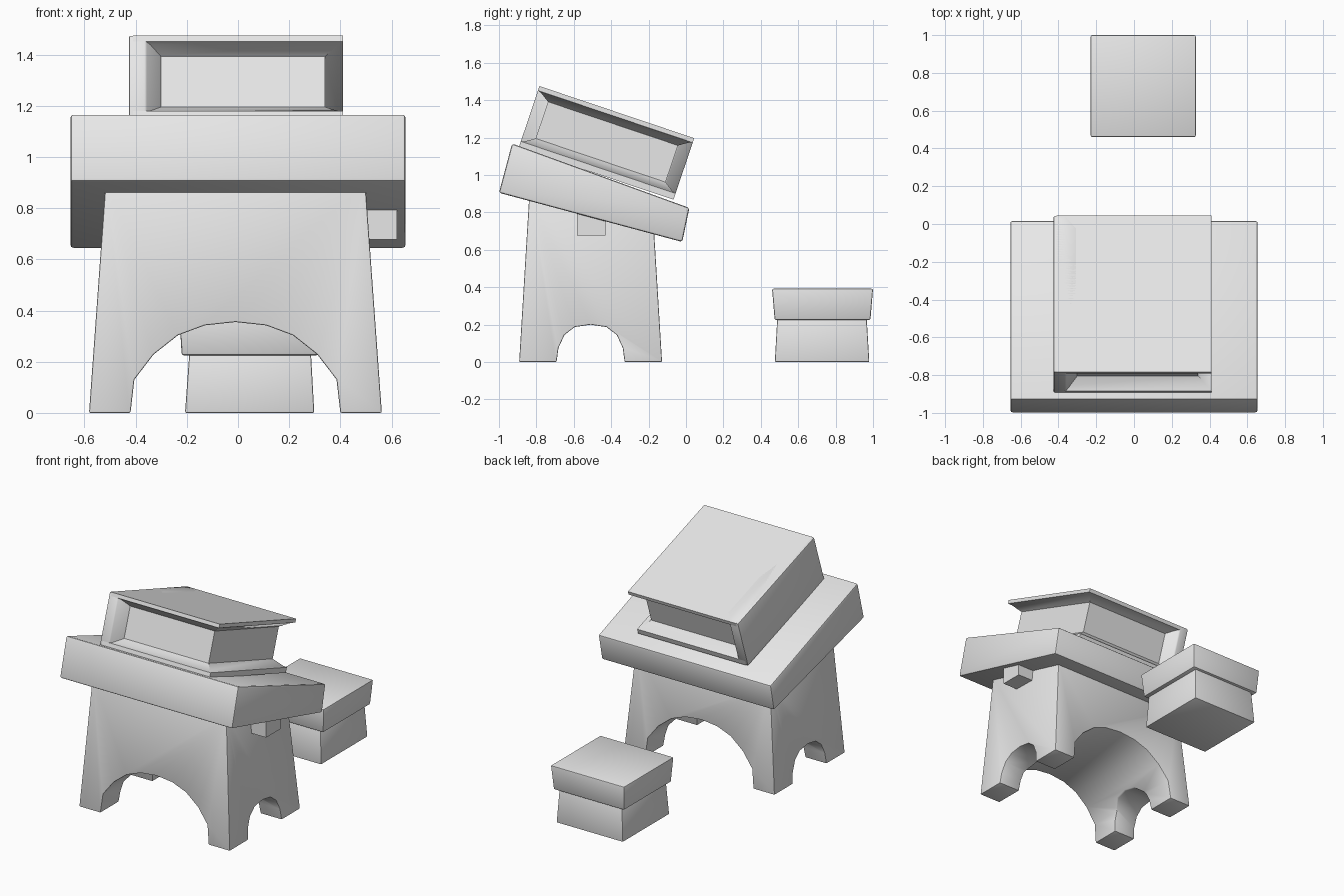
import bpy, bmesh, math
from mathutils import Vector

if "Cube" in bpy.data.objects:
    bpy.data.objects.remove(bpy.data.objects["Cube"])

grey = bpy.data.materials.new("light_grey")
grey.use_nodes = True
grey.diffuse_color = (0.8, 0.8, 0.8, 1)
grey.node_tree.nodes["Principled BSDF"].inputs["Base Color"].default_value = (0.8, 0.8, 0.8, 1)


def loft(name, rings):
    """Closed solid through rings of equally many points."""
    bm = bmesh.new()
    vs = [[bm.verts.new(p) for p in r] for r in rings]
    n = len(rings[0])
    for a, b in zip(vs, vs[1:]):
        for i in range(n):
            j = (i + 1) % n
            bm.faces.new((a[i], a[j], b[j], b[i]))
    bm.faces.new(vs[0])
    bm.faces.new(vs[-1])
    bmesh.ops.recalc_face_normals(bm, faces=bm.faces)
    me = bpy.data.meshes.new(name)
    bm.to_mesh(me)
    bm.free()
    me.materials.append(grey)
    ob = bpy.data.objects.new(name, me)
    bpy.context.collection.objects.link(ob)
    return ob


def rect(x0, x1, y0, y1, z0, z1=None):
    """Rectangle ring; z0 at the front edge, z1 at the back edge."""
    z1 = z0 if z1 is None else z1
    return [(x0, y0, z0), (x1, y0, z0), (x1, y1, z1), (x0, y1, z1)]


def activate(ob):
    bpy.ops.object.select_all(action='DESELECT')
    ob.select_set(True)
    bpy.context.view_layer.objects.active = ob


def finish(ob, width=0.008):
    """Small edge bevel and angle-limited smooth shading."""
    activate(ob)
    if width:
        m = ob.modifiers.new("edge_bevel", 'BEVEL')
        m.width = width
        m.segments = 2
        m.limit_method = 'ANGLE'
        m.angle_limit = math.radians(40)
        bpy.ops.object.modifier_apply(modifier=m.name)
    bpy.ops.object.shade_smooth_by_angle(angle=math.radians(35))


def cut(ob, cutter):
    activate(ob)
    m = ob.modifiers.new("cut", 'BOOLEAN')
    m.operation = 'DIFFERENCE'
    m.solver = 'EXACT'
    m.object = cutter
    bpy.ops.object.modifier_apply(modifier=m.name)
    bpy.data.objects.remove(cutter)


def arch(half):
    """Full arch outline from its right half, base dropped below the floor."""
    pts = [(half[0][0], -0.1)] + half
    return pts + [(-u, v) for u, v in reversed(pts) if u > 0]


# Pedestal with a wide arch front to back and a small arch side to side
pedestal = loft("pedestal", [
    rect(-0.582, 0.562, -0.892, -0.128, 0),
    rect(-0.518, 0.498, -0.838, -0.172, 0.89, 0.72)])
wide = arch([(0.41, 0), (0.395, 0.13), (0.32, 0.228), (0.225, 0.303), (0.12, 0.342), (0, 0.355)])
cut(pedestal, loft("wide_cutter", [[(u - 0.01, y, v) for u, v in wide] for y in (-1.2, 0.2)]))
small = arch([(0.182, 0), (0.172, 0.075), (0.14, 0.145), (0.085, 0.187), (0, 0.2)])
cut(pedestal, loft("small_cutter", [[(x, u - 0.51, v) for u, v in small] for x in (-1, 1)]))
finish(pedestal, 0.006)

# Sloping wedge-shaped desk slab
slab = loft("desk_slab", [
    rect(-0.655, 0.655, -1.0, -0.02, 0.905, 0.642),
    rect(-0.655, 0.655, -0.93, 0.018, 1.168, 0.824)])
finish(slab, 0.012)

# Peg beneath the slab on the left side
peg = loft("side_peg", [
    rect(0.45, 0.622, -0.583, -0.43, 0.677),
    rect(0.45, 0.622, -0.583, -0.43, 0.81)])
finish(peg, 0)

# Book lying on the slope: u runs down the slope, v away from it
TILT = math.radians(18.6)
L, H = 0.873, 0.337
origin = Vector((0, -0.891, 1.156))
du = Vector((0, math.cos(TILT), -math.sin(TILT)))
dv = Vector((0, math.sin(TILT), math.cos(TILT)))


def on_book(x, u, v):
    return Vector((x, 0, 0)) + origin + du * u + dv * v


def book_ring(d, v):
    return [on_book(x, u, v) for x, u in
            ((-0.41, d), (0.41 - d, d), (0.41 - d, L - d), (-0.41, L - d))]


# Covers flaring in to the recessed pages
pages = loft("book_covers_and_pages", [book_ring(d, v) for d, v in
             ((0, -0.01), (0, 0.025), (0.02, 0.032), (0.07, 0.065),
              (0.07, H - 0.065), (0.02, H - 0.032), (0, H - 0.025), (0, H))])
finish(pages, 0)

# Spine block with chamfered inner ends
plan = [(-0.425, 0), (-0.36, 0), (-0.30, 0.07), (-0.30, L - 0.07), (-0.36, L), (-0.425, L)]
spine = loft("book_spine", [[on_book(x, u, v) for x, u in plan] for v in (-0.01, H)])
finish(spine, 0.006)

# Stool: tapered foot and flared seat
foot = loft("stool_base", [
    rect(-0.207, 0.298, 0.475, 0.98, 0),
    rect(-0.19, 0.285, 0.488, 0.966, 0.235)])
finish(foot, 0.006)
seat = loft("stool_seat", [
    rect(-0.22, 0.315, 0.474, 0.986, 0.225),
    rect(-0.23, 0.328, 0.46, 1.0, 0.392)])
finish(seat, 0.008)
